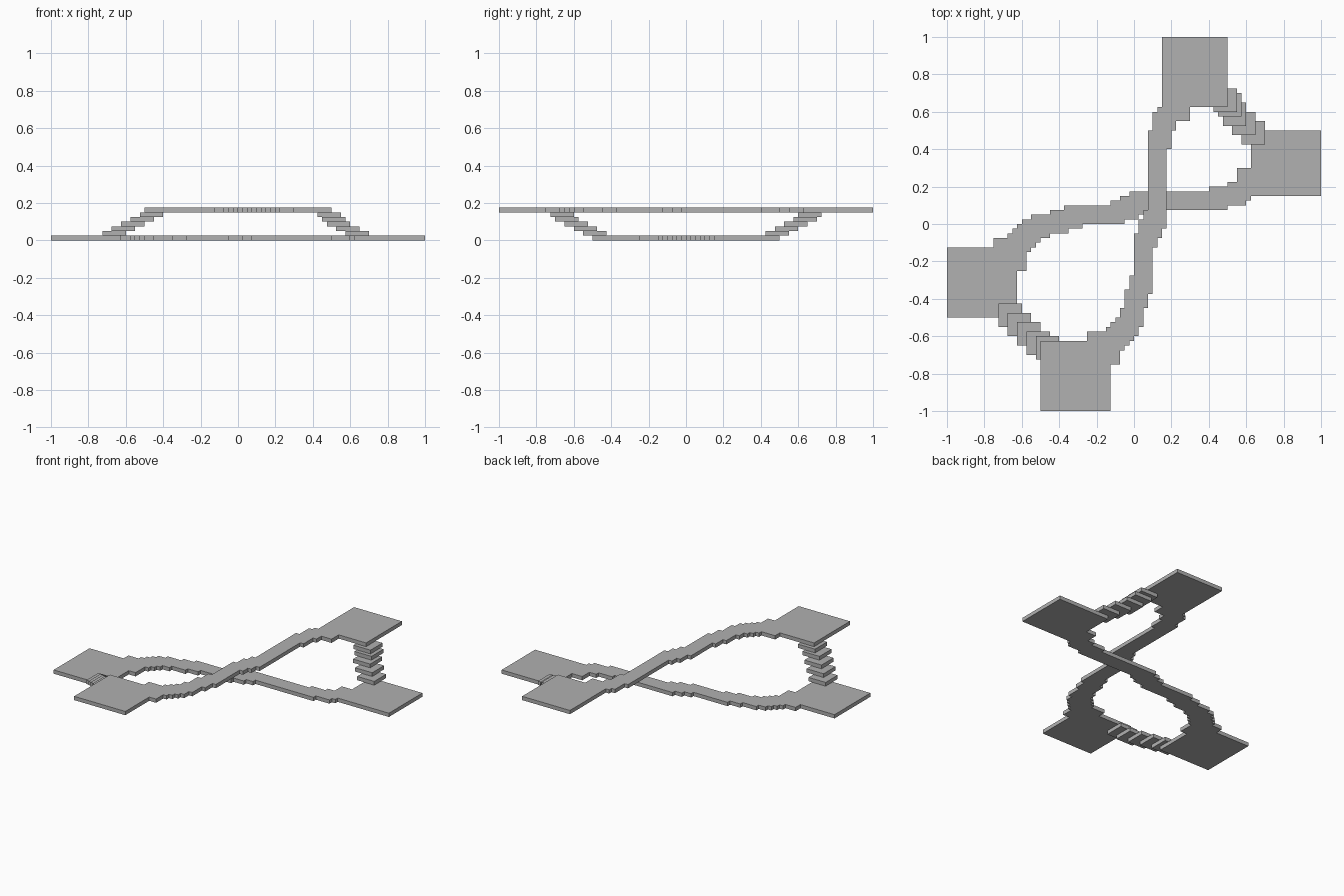
import bpy
import bmesh

cube = bpy.data.objects.get("Cube")
if cube:
    bpy.data.objects.remove(cube, do_unlink=True)

UNIT = 0.025  # one block of the stepped grid

stone = bpy.data.materials.new("grey stone")
stone.use_nodes = True
grey = (0.44, 0.44, 0.44, 1.0)
stone.diffuse_color = grey
stone.node_tree.nodes["Principled BSDF"].inputs["Base Color"].default_value = grey


def slab(name, outline, level):
    """Extrude a flat outline (in blocks) into a slab one block thick."""
    bm = bmesh.new()
    verts = [bm.verts.new((x * UNIT, y * UNIT, level * UNIT)) for x, y in outline]
    face = bm.faces.new(verts)
    result = bmesh.ops.extrude_face_region(bm, geom=[face], use_keep_orig=True)
    top = [v for v in result["geom"] if isinstance(v, bmesh.types.BMVert)]
    bmesh.ops.translate(bm, verts=top, vec=(0, 0, UNIT))
    bmesh.ops.recalc_face_normals(bm, faces=bm.faces)
    mesh = bpy.data.meshes.new(name)
    bm.to_mesh(mesh)
    bm.free()
    mesh.materials.append(stone)
    obj = bpy.data.objects.new(name, mesh)
    bpy.context.collection.objects.link(obj)
    return obj


def stepped_edge(runs, start):
    """Corner points of a staircase edge: each run is (offset, end)."""
    points = []
    for offset, end in runs:
        points += [(offset, start), (offset, end)]
        start = end
    return points


# Both sides of a walkway, from one landing to the other
left_runs = [(6, 25), (5, 24), (4, 20), (3, 3), (2, 1), (1, -2), (0, -11),
             (-1, -14), (-2, -18), (-3, -20), (-4, -21), (-5, -22),
             (-6, -23), (-10, -25), (-20, -40)]
right_runs = [(20, 25), (12, 22), (9, 20), (8, 16), (7, -1), (6, -3),
              (5, -5), (4, -15), (3, -18), (2, -22), (1, -24), (0, -25),
              (-1, -26), (-2, -27), (-3, -30), (-5, -40)]
outline = stepped_edge(left_runs, 40) + stepped_edge(right_runs, 40)[::-1]

# The lower walkway is the upper one mirrored across the diagonal
slab("upper_walkway", outline, 6)
slab("lower_walkway", [(y, x) for x, y in outline], 0)

# Square treads of the two stairs, from the lowest up (minimum corners)
stairs = {
    "front_right_step": [(-29, -22), (-27, -24), (-25, -26), (-23, -28), (-21, -29)],
    "back_left_step": [(23, 17), (21, 19), (19, 21), (18, 23), (17, 24)],
}
TREAD = 5
for name, corners in stairs.items():
    for level, (x, y) in enumerate(corners, start=1):
        square = [(x, y), (x + TREAD, y), (x + TREAD, y + TREAD), (x, y + TREAD)]
        slab(f"{name}_{level}", square, level)
